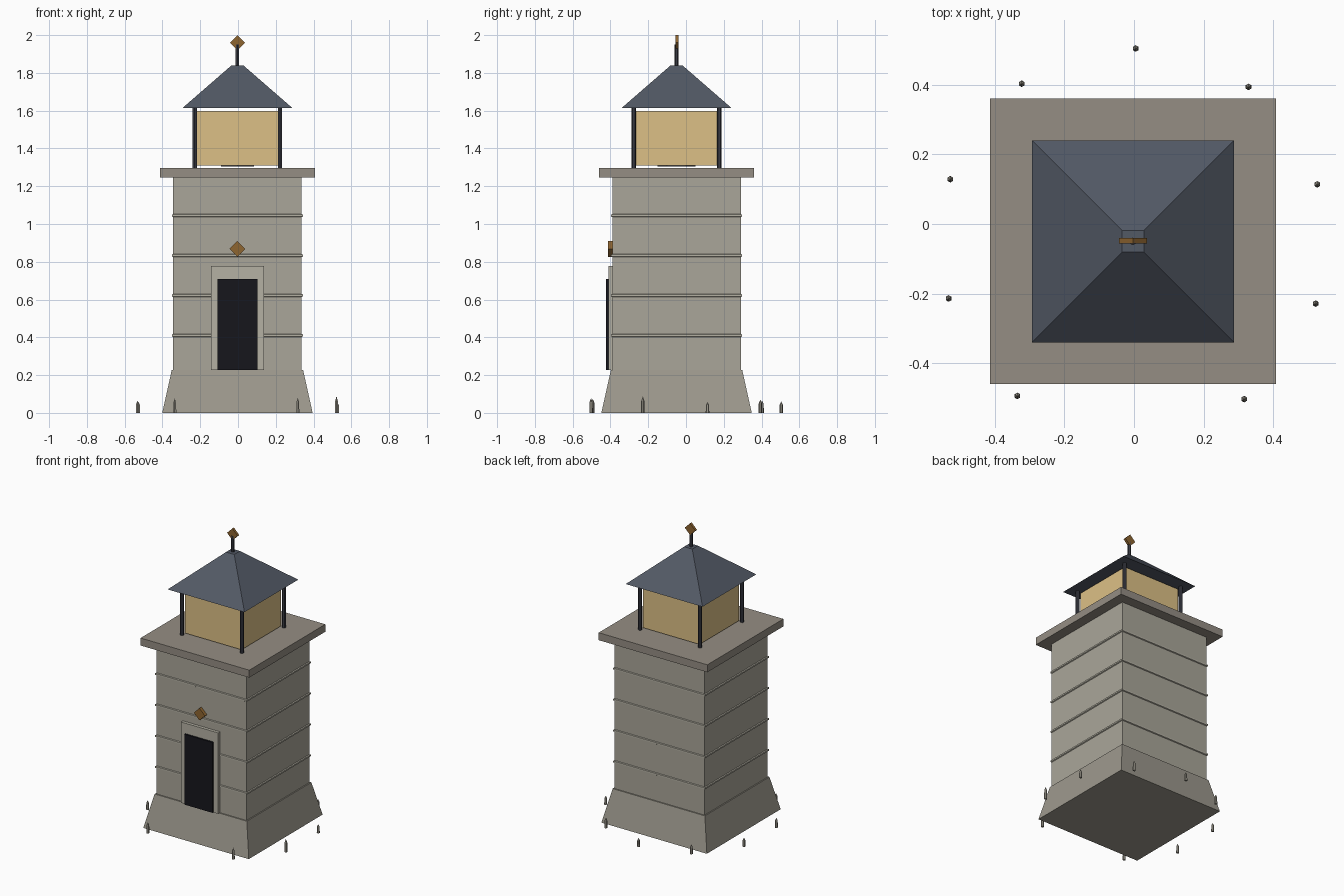
import bpy, bmesh, math
from mathutils import Matrix

if "Cube" in bpy.data.objects:
    bpy.data.objects.remove(bpy.data.objects["Cube"])

CX, CY = -0.003, -0.05   # tower axis


def mat(name, r, g, b):
    m = bpy.data.materials.new(name)
    m.diffuse_color = (r, g, b, 1)
    m.use_nodes = True
    m.node_tree.nodes["Principled BSDF"].inputs["Base Color"].default_value = m.diffuse_color
    return m


stone = mat("stone", 0.40, 0.38, 0.32)
plinth_stone = mat("plinth_stone", 0.34, 0.32, 0.27)
ledge_stone = mat("ledge_stone", 0.30, 0.27, 0.23)
trim_stone = mat("trim_stone", 0.46, 0.44, 0.37)
slate = mat("slate", 0.085, 0.10, 0.13)
iron = mat("iron", 0.04, 0.042, 0.055)
glass = mat("warm_glass", 0.72, 0.53, 0.24)
dark = mat("dark_door", 0.008, 0.008, 0.012)
bronze = mat("bronze", 0.27, 0.13, 0.03)


def finish(name, bm, material):
    bmesh.ops.recalc_face_normals(bm, faces=bm.faces)
    me = bpy.data.meshes.new(name)
    bm.to_mesh(me)
    bm.free()
    me.materials.append(material)
    ob = bpy.data.objects.new(name, me)
    bpy.context.collection.objects.link(ob)
    return ob


def lathe(name, profile, sides, material, x=0.0, y=0.0, turn=0.0):
    """Stack of regular polygon rings (radius, z) around the tower axis; radius 0 makes a tip."""
    bm = bmesh.new()
    rings = []
    for r, z in profile:
        rings.append([bm.verts.new((CX + x + r * math.cos(turn + 2 * math.pi * i / sides),
                                    CY + y + r * math.sin(turn + 2 * math.pi * i / sides), z))
                      for i in range(sides)])
    for a, b in zip(rings, rings[1:]):
        for i in range(sides):
            j = (i + 1) % sides
            bm.faces.new((a[i], a[j], b[j], b[i]))
    bm.faces.new(rings[0])
    bm.faces.new(rings[-1])
    bmesh.ops.remove_doubles(bm, verts=bm.verts, dist=1e-5)
    return finish(name, bm, material)


def square(name, profile, material):
    """Square tower section from (half width, z) pairs."""
    return lathe(name, [(h * math.sqrt(2), z) for h, z in profile], 4, material, turn=math.pi / 4)


def box(name, center, size, material, tilt=0.0):
    bm = bmesh.new()
    m = Matrix.Translation(center) @ Matrix.Rotation(tilt, 4, 'Y') @ Matrix.Diagonal((*size, 1))
    bmesh.ops.create_cube(bm, size=1, matrix=m)
    return finish(name, bm, material)


# Masonry tower
square("plinth", [(0.398, 0), (0.348, 0.226)], plinth_stone)
square("shaft", [(0.34, 0.226), (0.34, 1.246)], stone)
for i in range(4):
    z = 0.41 + 0.2115 * i
    square(f"stone_band_{i}", [(0.339, z - 0.009), (0.346, z - 0.005),
                               (0.346, z + 0.005), (0.339, z + 0.009)], trim_stone)
square("gallery_ledge", [(0.41, 1.246), (0.41, 1.297)], ledge_stone)

# Doorway and wall emblem
box("door_frame", (CX, -0.395, 0.502), (0.28, 0.032, 0.552), trim_stone)
box("door", (CX, -0.405, 0.468), (0.212, 0.036, 0.48), dark)
box("wall_diamond", (CX, -0.40, 0.868), (0.059, 0.024, 0.059), bronze, math.pi / 4)

# Lantern room
for i, s in enumerate((-1, 1)):
    box(f"lantern_pane_x{i}", (CX + s * 0.21, CY, 1.454), (0.012, 0.42, 0.288), glass)
    box(f"lantern_pane_y{i}", (CX, CY + s * 0.21, 1.454), (0.42, 0.012, 0.288), glass)
    for j, t in enumerate((-1, 1)):
        lathe(f"lantern_post_{i}{j}", [(0.0125, 1.297), (0.0125, 1.617)], 6, iron,
              s * 0.226, t * 0.226, math.pi / 2)
lathe("lamp", [(0.1, 1.304), (0.1, 1.5)], 6, iron, turn=math.pi / 2)

# Roof and finial
square("roof", [(0.29, 1.615), (0.031, 1.84)], slate)
lathe("spire_rod", [(0.011, 1.83), (0.011, 1.95)], 6, iron, turn=math.pi / 2)
box("finial_diamond", (CX, CY + 0.002, 1.96), (0.0566, 0.017, 0.0566), bronze, math.pi / 4)

# Ring of small stakes, left open in front of the door
heights = (0.06, 0.065, 0.06, 0.065, 0.075, 0, 0.078, 0.088, 0.058, 0.07)
for k, h in enumerate(heights):
    if h:
        a = math.radians(89.2 + 36 * k)
        lathe(f"stake_{k}", [(0.0095, 0), (0.0085, h * 0.72), (0, h)], 6, plinth_stone,
              0.554 * math.cos(a), 0.554 * math.sin(a), math.pi / 2)
